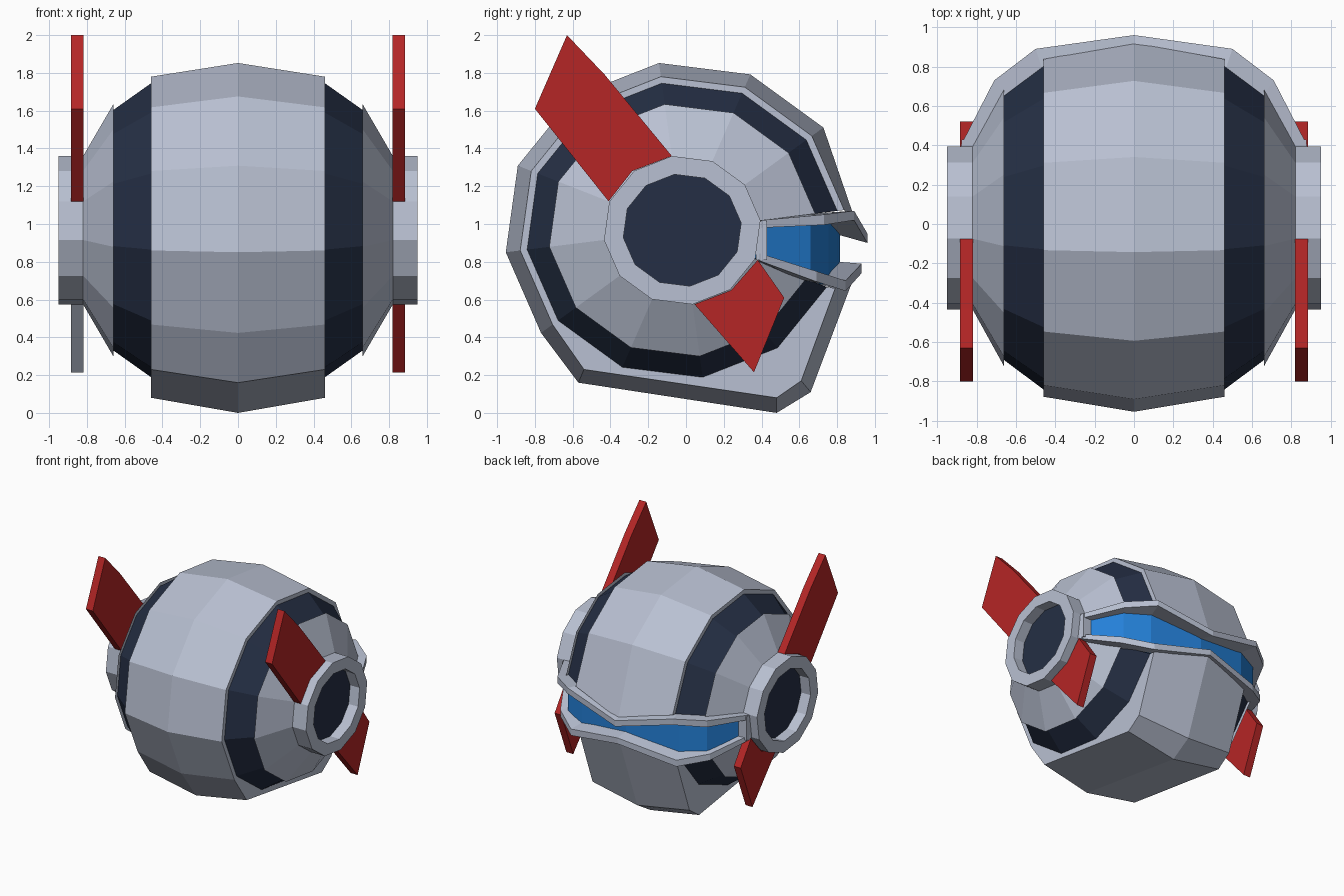
import bpy, bmesh, math

if "Cube" in bpy.data.objects:
    bpy.data.objects.remove(bpy.data.objects["Cube"])

CY, CZ, STRETCH = -0.02, 0.967, 1.055    # barrel axis runs along x, slightly oval


def material(name, rgb):
    m = bpy.data.materials.new(name)
    m.diffuse_color = (*rgb, 1)
    m.use_nodes = True
    m.node_tree.nodes["Principled BSDF"].inputs["Base Color"].default_value = m.diffuse_color
    return m


GREY = material("light_grey", (0.485, 0.53, 0.645))
NAVY = material("dark_navy", (0.018, 0.028, 0.058))
RED = material("red", (0.46, 0.019, 0.019))
BLUE = material("visor_blue", (0.018, 0.22, 0.70))


def build(name, verts, faces, *mats):
    bm = bmesh.new()
    vs = [bm.verts.new(v) for v in verts]
    for f in faces:
        bm.faces.new([vs[i] for i in f])
    bmesh.ops.recalc_face_normals(bm, faces=bm.faces)
    me = bpy.data.meshes.new(name)
    bm.to_mesh(me)
    bm.free()
    for m in mats:
        me.materials.append(m)
    ob = bpy.data.objects.new(name, me)
    bpy.context.collection.objects.link(ob)
    return ob


def ring(x, r, moved={}):
    """12-sided oval cross-section at x; 'moved' replaces single corners (y, z)."""
    pts = []
    for k in range(12):
        a = math.radians(-22.5 + 30 * k)
        y, z = moved.get(k, (CY + r * STRETCH * math.cos(a), CZ + r * math.sin(a)))
        pts.append((x, y, z))
    return pts


def loft(name, rings, mat, gap=True):
    """Skin rings; gap leaves the visor sector (corners 0-1) open."""
    faces = []
    for i in range(len(rings) - 1):
        for k in range(1 if gap else 0, 12):
            n = (k + 1) % 12
            faces.append((i * 12 + k, i * 12 + n, i * 12 + 12 + n, i * 12 + 12 + k))
    return build(name, [p for r in rings for p in r], faces, mat)


def sweep(name, sections, mat):
    """Closed beam through four-cornered sections."""
    faces = [(0, 1, 2, 3)]
    for i in range(len(sections) - 1):
        b = i * 4
        faces += [(b + j, b + (j + 1) % 4, b + 4 + (j + 1) % 4, b + 4 + j) for j in range(4)]
    e = len(sections) * 4 - 4
    faces.append((e, e + 1, e + 2, e + 3))
    return build(name, [p for s in sections for p in s], faces, mat)


def both_sides(half):
    """Mirror a list of sections that starts at x = 0."""
    flip = [[(-x, y, z) for x, y, z in s] for s in half[:0:-1]]
    return flip + half


# Central shell with the flat, protruding jaw and the visor notch
mid = ring(0, 0.893, {0: (0.905, 0.76), 1: (0.92, 0.95),
                      9: (-0.57, 0.16), 10: (0.48, 0.0), 11: (0.66, 0.11)})
jaw = {0: (0.79, 0.66), 9: (-0.54, 0.23), 10: (0.48, 0.08), 11: (0.61, 0.17)}
loft("central_shell", both_sides([mid, ring(0.46, 0.82, jaw), ring(0.46, 0.785)]), GREY)

# Dark bands, end cones and hollow hubs on each side
for s, side in ((1, "right"), (-1, "left")):
    loft("dark_band_" + side, [ring(s * 0.46, 0.785), ring(s * 0.66, 0.642)], NAVY)
    loft("end_cone_" + side, [ring(s * 0.66, 0.64), ring(s * 0.66, 0.673),
                              ring(s * 0.82, 0.396)], GREY)
    loft("hub_" + side, [ring(s * 0.82, 0.396), ring(s * 0.95, 0.396),
                         ring(s * 0.95, 0.298), ring(s * 0.86, 0.298)], GREY, gap=False)
    disc = ring(s * 0.86, 0.298)
    build("hub_disc_" + side, disc, [range(12) if s > 0 else range(11, -1, -1)], NAVY)


# Visor frame bars: outer x, y / inner x, y / z low, z high / z shift of inner edge
def bar(stations):
    return both_sides([[(xo, yo, lo), (xo, yo, hi), (xi, yi, hi + dz), (xi, yi, lo + dz)]
                       for xo, yo, xi, yi, lo, hi, dz in stations])


sweep("visor_frame_top", bar([
    (0, 0.96, 0, 0.80, 0.90, 0.95, 0.045),
    (0.50, 0.89, 0.45, 0.74, 1.02, 1.07, -0.01),
    (0.71, 0.73, 0.64, 0.63, 0.995, 1.05, 0),
    (0.88, 0.40, 0.80, 0.385, 0.98, 1.02, 0)]), GREY)
sweep("visor_frame_bottom", bar([
    (0, 0.93, 0, 0.80, 0.74, 0.79, 0.01),
    (0.50, 0.845, 0.45, 0.72, 0.645, 0.70, 0.04),
    (0.71, 0.69, 0.64, 0.60, 0.695, 0.75, 0.01),
    (0.88, 0.39, 0.80, 0.375, 0.805, 0.845, 0)]), GREY)
for s, side in ((1, "right"), (-1, "left")):
    sweep("visor_frame_end_" + side,
          [[(s * 0.81, 0.37, z), (s * 0.88, 0.37, z), (s * 0.875, 0.43, z), (s * 0.80, 0.43, z)]
           for z in (0.81, 1.015)], GREY)

# Recessed blue visor
sweep("visor", both_sides([
    [(x, y, lo), (x, y, hi), (x - 0.03 * (x > 0), y - 0.04, hi), (x - 0.03 * (x > 0), y - 0.04, lo)]
    for x, y, lo, hi in ((0, 0.815, 0.745, 0.99), (0.46, 0.755, 0.68, 1.05),
                         (0.66, 0.66, 0.715, 1.03), (0.82, 0.39, 0.82, 1.01))]), BLUE)

# Side fins: (y, z) outlines fitted around the hub
FINS = {
    "upper_fin": [(-0.63, 2.0), (-0.80, 1.61), (-0.41, 1.12), (-0.285, 1.28),
                  (-0.075, 1.36), (-0.43, 1.79)],
    "lower_fin": [(0.38, 0.81), (0.24, 0.65), (0.045, 0.575), (0.36, 0.215), (0.52, 0.61)],
}
for name, prof in FINS.items():
    n = len(prof)
    for s, side in ((1, "right"), (-1, "left")):
        verts = [(s * x, y, z) for x in (0.818, 0.883) for y, z in prof]
        faces = [range(n), range(n, 2 * n)]
        faces += [(i, (i + 1) % n, n + (i + 1) % n, n + i) for i in range(n)]
        ob = build(f"{name}_{side}", verts, faces, RED, GREY)
        # the left lower fin has an unpainted front edge
        if name == "lower_fin" and s < 0:
            for p in ob.data.polygons:
                if p.normal.y < -0.5 and p.normal.z < -0.3:
                    p.material_index = 1
